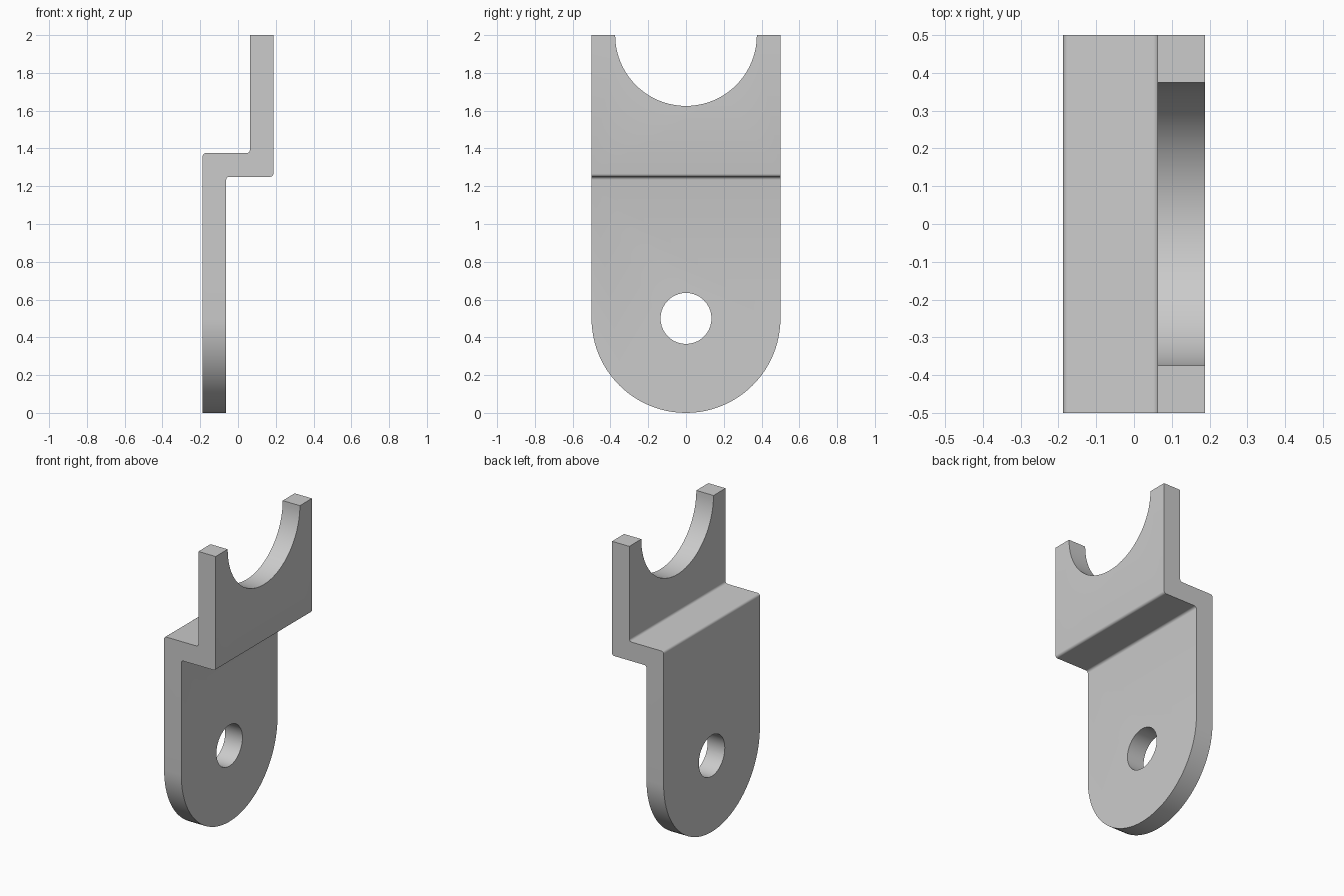
import bpy, bmesh
from math import sin, cos, pi, radians
from mathutils import Vector

if "Cube" in bpy.data.objects:
    bpy.data.objects.remove(bpy.data.objects["Cube"])


def prism(name, points, direction):
    """Extrude a closed outline of 3D points along a direction."""
    bm = bmesh.new()
    face = bm.faces.new([bm.verts.new(p) for p in points])
    ext = bmesh.ops.extrude_face_region(bm, geom=[face])
    verts = [g for g in ext["geom"] if isinstance(g, bmesh.types.BMVert)]
    bmesh.ops.translate(bm, verts=verts, vec=direction)
    bmesh.ops.recalc_face_normals(bm, faces=bm.faces)
    mesh = bpy.data.meshes.new(name)
    bm.to_mesh(mesh)
    bm.free()
    obj = bpy.data.objects.new(name, mesh)
    bpy.context.collection.objects.link(obj)
    return obj


def arc(radius, cz, start, end, n):
    return [(radius * cos(start + (end - start) * i / n),
             cz + radius * sin(start + (end - start) * i / n)) for i in range(n + 1)]


def fillet(prev, corner, nxt, r, n=4):
    """Round a right-angled profile corner."""
    c = Vector(corner)
    u = (Vector(prev) - c).normalized()
    v = (Vector(nxt) - c).normalized()
    centre = c + (u + v) * r
    return [tuple(centre - v * r * cos(t) - u * r * sin(t))
            for t in (pi / 2 * i / n for i in range(n + 1))]


def boolean(target, cutter, operation):
    cutter.hide_render = True
    mod = target.modifiers.new(operation.title(), 'BOOLEAN')
    mod.operation, mod.solver, mod.object = operation, 'EXACT', cutter
    bpy.context.view_layer.objects.active = target
    bpy.ops.object.modifier_apply(modifier=mod.name)
    bpy.data.objects.remove(cutter)


# Stepped plate: side profile with rounded bends, extruded along y
A, B, R = 0.1875, 0.0625, 0.016
corners = [(-A, -0.1), (-B, -0.1), (-B, 1.25), (A, 1.25),
           (A, 2.0), (B, 2.0), (B, 1.375), (-A, 1.375)]
profile = []
for i, c in enumerate(corners):
    if i in (2, 3, 6, 7):
        profile += fillet(corners[i - 1], c, corners[(i + 1) % 8], R)
    else:
        profile.append(c)
bracket = prism("stepped_bracket", [(x, -0.6, z) for x, z in profile], (0, 1.2, 0))

# Face outline: rounded bottom end and half-round notch at the top
outline = arc(0.5, 0.5, pi, 2 * pi, 48) + [(0.5, 2.1), (0.375, 2.1)]
outline += arc(0.375, 2.0, 0, -pi, 40) + [(-0.375, 2.1), (-0.5, 2.1)]
boolean(bracket, prism("outline_cutter", [(-0.4, y, z) for y, z in outline], (0.8, 0, 0)), 'INTERSECT')

# Bolt hole in the lower plate
hole = arc(0.135, 0.5, 0, 2 * pi, 40)[:-1]
boolean(bracket, prism("hole_cutter", [(-0.4, y, z) for y, z in hole], (0.8, 0, 0)), 'DIFFERENCE')

# Smooth curved walls, keep plate edges sharp
bpy.ops.object.select_all(action='DESELECT')
bracket.select_set(True)
bpy.context.view_layer.objects.active = bracket
bpy.ops.object.shade_smooth_by_angle(angle=radians(30))
